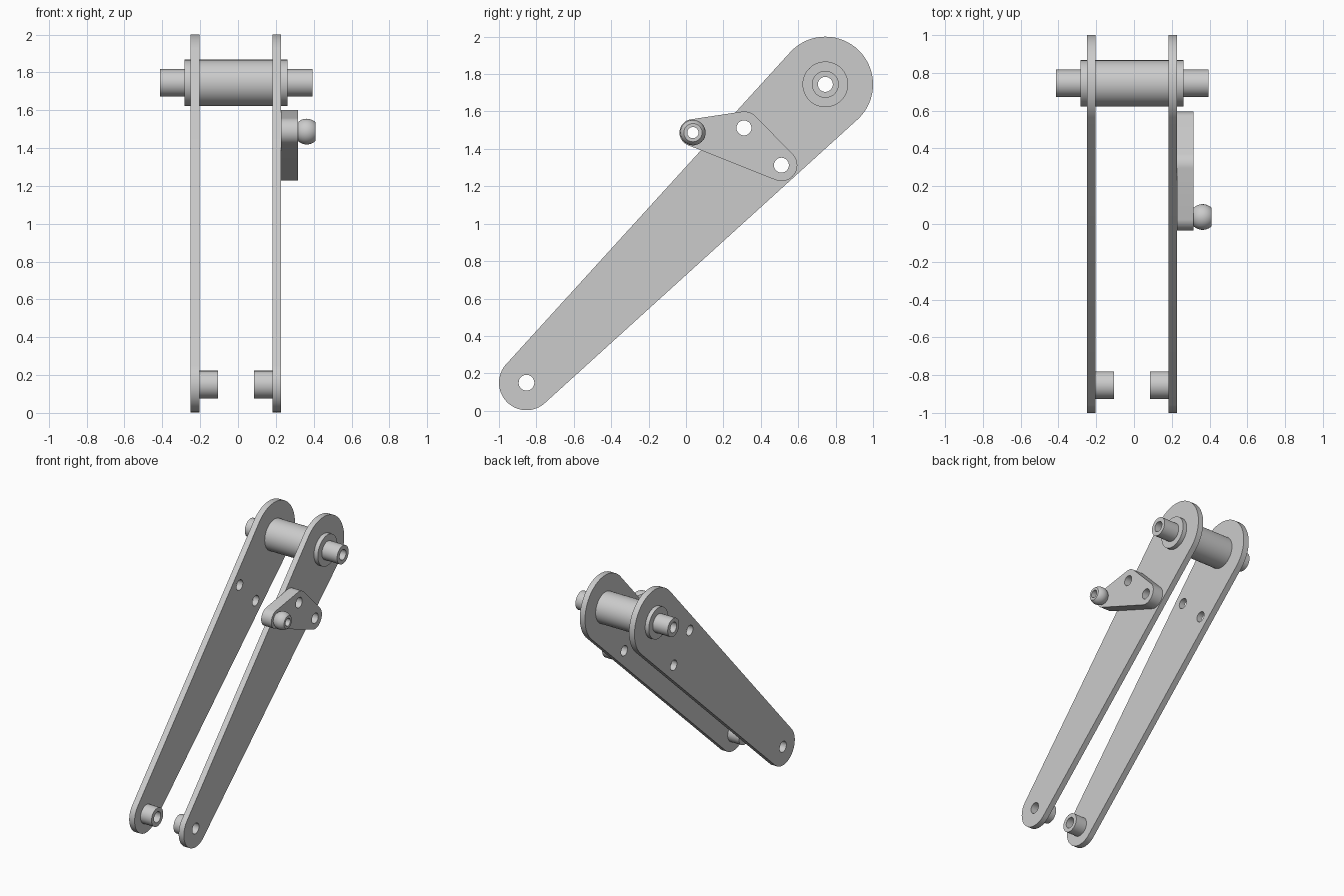
import bpy, bmesh, math
from mathutils import Matrix, Vector
from mathutils.geometry import convex_hull_2d

if "Cube" in bpy.data.objects:
    bpy.data.objects.remove(bpy.data.objects["Cube"])

steel = bpy.data.materials.new("grey_steel")
steel.diffuse_color = (0.6, 0.6, 0.6, 1)
steel.use_nodes = True
steel.node_tree.nodes["Principled BSDF"].inputs["Base Color"].default_value = steel.diffuse_color

# Key axes as (y, z)
PIVOT, FOOT = (0.745, 1.745), (-0.853, 0.15)
BALL, BOLT_A, BOLT_B = (0.037, 1.487), (0.31, 1.512), (0.51, 1.313)


def circle(center, r, n=64):
    return [(center[0] + r * math.cos(2 * math.pi * i / n),
             center[1] + r * math.sin(2 * math.pi * i / n)) for i in range(n)]


def finish(obj):
    obj.data.materials.clear()
    obj.data.materials.append(steel)
    bpy.ops.object.select_all(action='DESELECT')
    obj.select_set(True)
    bpy.context.view_layer.objects.active = obj
    bpy.ops.object.shade_smooth_by_angle(angle=math.radians(30))


def plate(name, lobes, holes, x0, x1):
    """Rounded outline around the lobes, pierced by holes, from x0 to x1."""
    pts = [Vector(p) for c, r in lobes for p in circle(c, r)]
    outline = [tuple(pts[i]) for i in convex_hull_2d(pts)]
    curve = bpy.data.curves.new(name + "_outline", 'CURVE')
    curve.dimensions, curve.fill_mode = '2D', 'BOTH'
    curve.extrude = (x1 - x0) / 2
    for loop in [outline] + [circle(c, r, 32) for c, r in holes]:
        s = curve.splines.new('POLY')
        s.points.add(len(loop) - 1)
        for p, (u, v) in zip(s.points, loop):
            p.co = (u, v, 0, 1)
        s.use_cyclic_u = True
    tmp = bpy.data.objects.new(name + "_outline", curve)
    bpy.context.collection.objects.link(tmp)
    dg = bpy.context.evaluated_depsgraph_get()
    mesh = bpy.data.meshes.new_from_object(tmp.evaluated_get(dg))
    bpy.data.objects.remove(tmp)
    # Turn the flat outline to face along x
    mesh.transform(Matrix(((0, 0, 1, (x0 + x1) / 2), (1, 0, 0, 0),
                           (0, 1, 0, 0), (0, 0, 0, 1))))
    bm = bmesh.new()
    bm.from_mesh(mesh)
    bmesh.ops.remove_doubles(bm, verts=bm.verts, dist=1e-5)
    bmesh.ops.recalc_face_normals(bm, faces=bm.faces)
    bm.to_mesh(mesh)
    bm.free()
    obj = bpy.data.objects.new(name, mesh)
    bpy.context.collection.objects.link(obj)
    finish(obj)


def lathe(name, center, profile, n=48):
    """Spin a closed (x, radius) profile around an x-parallel axis."""
    bm = bmesh.new()
    rings = [[bm.verts.new((x, y, z)) for y, z in circle(center, r, n)]
             for x, r in profile]
    for a, b in zip(rings, rings[1:] + rings[:1]):
        for i in range(n):
            j = (i + 1) % n
            bm.faces.new((a[i], a[j], b[j], b[i]))
    bmesh.ops.recalc_face_normals(bm, faces=bm.faces)
    mesh = bpy.data.meshes.new(name)
    bm.to_mesh(mesh)
    bm.free()
    obj = bpy.data.objects.new(name, mesh)
    bpy.context.collection.objects.link(obj)
    finish(obj)


# Two tapered arms with inward foot bushings
arm_holes = [(PIVOT, 0.1), (FOOT, 0.042), (BOLT_A, 0.04), (BOLT_B, 0.04)]
for side, x0, x1, b0, b1 in (("left", -0.25, -0.203, -0.203, -0.107),
                             ("right", 0.182, 0.227, 0.085, 0.182)):
    plate(side + "_arm", [(PIVOT, 0.255), (FOOT, 0.147)], arm_holes, x0, x1)
    lathe(side + "_foot_bushing", FOOT,
          [(b0, 0.042), (b0, 0.073), (b1, 0.073), (b1, 0.042)])

# Stepped hollow pivot shaft
lathe("pivot_shaft", PIVOT,
      [(-0.412, 0.04), (-0.412, 0.072), (-0.282, 0.072), (-0.282, 0.122),
       (0.261, 0.122), (0.261, 0.072), (0.394, 0.072), (0.394, 0.04)])

# Three-lobed bracket on the right arm
plate("link_bracket", [(BALL, 0.072), (BOLT_A, 0.088), (BOLT_B, 0.085)],
      [(BALL, 0.03), (BOLT_A, 0.04), (BOLT_B, 0.04)], 0.227, 0.316)

# Hollow ball stud on the bracket
arc = [math.radians(134 - 88 * i / 12) for i in range(13)]
ball = [(0.363 + 0.068 * math.cos(a), 0.068 * math.sin(a)) for a in arc]
lathe("ball_stud", BALL,
      [(0.316, 0.03), (0.316, 0.049)] + ball + [(ball[-1][0], 0.03)])
